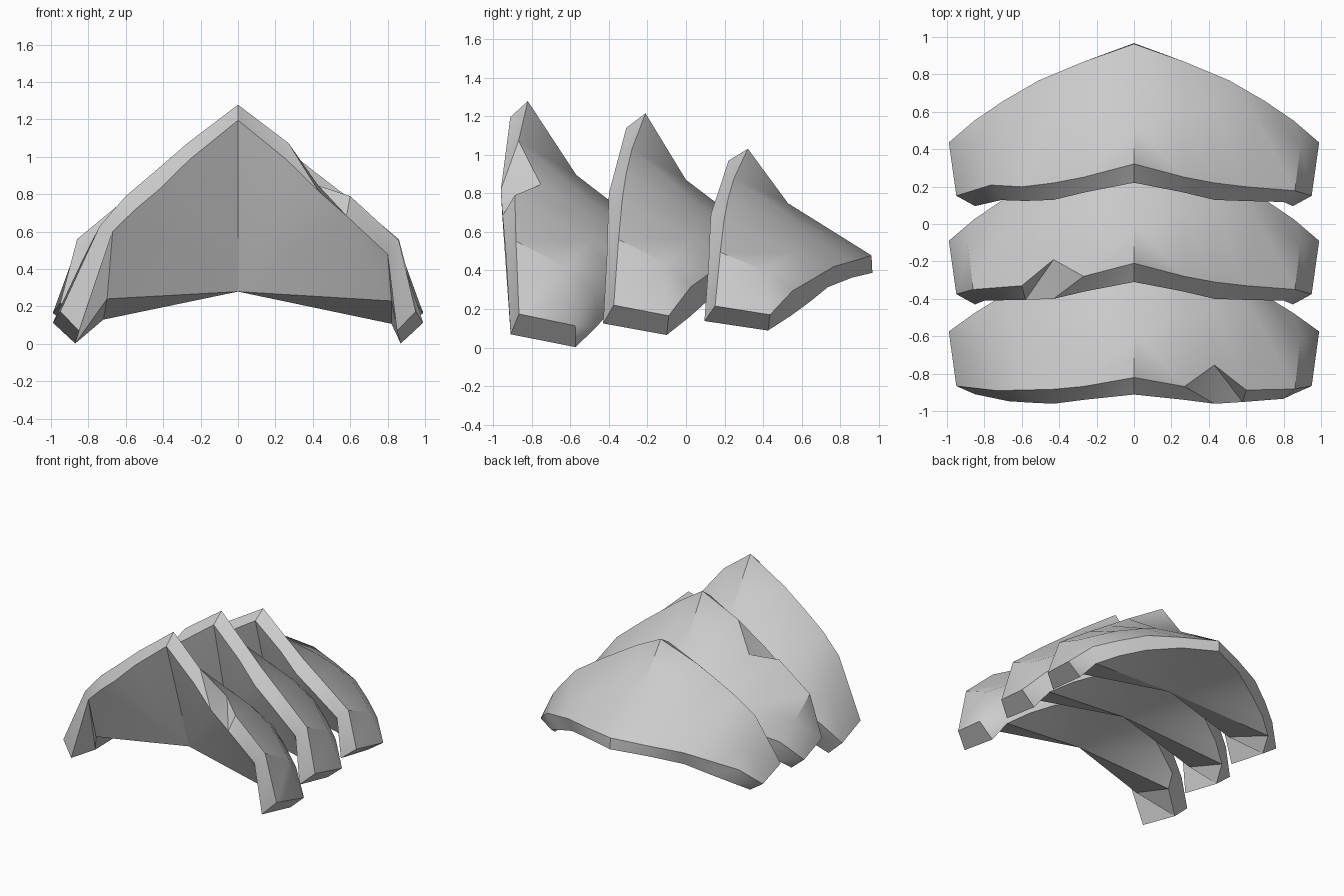
import bpy, bmesh, math

cube = bpy.data.objects.get("Cube")
if cube:
    bpy.data.objects.remove(cube)

steel = bpy.data.materials.new("plain_grey")
steel.use_nodes = True
GREY = (0.6, 0.6, 0.6, 1)
steel.diffuse_color = GREY
steel.node_tree.nodes["Principled BSDF"].inputs["Base Color"].default_value = GREY

# Half outlines of one plate, from the ridge out to the tip
OUTLINES = {
    "front_rim": [(0, -.31, 1.14), (.26, -.36, .95), (.43, -.40, .80),
                  (.58, -.405, .68), (.8, -.41, .495), (.85, -.43, .125)],
    "top_rim": [(0, -.21, 1.215), (.27, -.28, 1.03), (.43, -.31, .905),
                (.6, -.33, .775), (.86, -.35, .56), (.95, -.375, .22)],
    "kink": [(0, 0, .87), (.27, .06, .745), (.43, .09, .66),
             (.65, .04, .56), (.89, -.11, .44), (.99, -.09, .165)],
    "back_top": [(0, .435, .54), (.27, .34, .505), (.51, .24, .47),
                 (.7, .13, .39), (.855, .025, .315), (.99, -.09, .165)],
    "back_low": [(0, .44, .43), (.27, .335, .40), (.5, .21, .34),
                 (.68, .12, .25), (.82, .02, .16), (.87, -.1, .065)],
    "hollow": [(0, -.12, .315)] * 4 + [(.79, -.31, .27), (.87, -.1, .065)],
}
DENT = (.43, -.19, .825)

# Bent shoulders and dented rims that break the symmetry
FRONT_CHANGES = {
    (1, "top_rim", 2): DENT,
    (1, "hollow", 4): (.82, -.31, .27),
    (-1, "front_rim", 3): (.55, -.405, .71),
    (-1, "front_rim", 4): (.67, -.41, .605),
    (-1, "top_rim", 4): (.74, -.35, .63),
    (-1, "kink", 4): (.83, -.1, .47),
    (-1, "back_low", 4): (.72, .02, .18),
    (-1, "hollow", 4): (.70, -.31, .28),
}
MIDDLE_CHANGES = {(-1, "top_rim", 2): DENT}
BACK_CHANGES = {
    (-1, "front_rim", 4): (.71, -.40, .58),
    (-1, "top_rim", 4): (.765, -.32, .655),
    (-1, "kink", 4): (.845, -.1, .46),
    (-1, "hollow", 4): (.72, -.31, .28),
}


def plate(name, shift, lean, z_scale, z_shift, changes):
    bm = bmesh.new()
    for side in (1, -1):
        grid = []
        for key, outline in OUTLINES.items():
            points = [changes.get((side, key, i), p) for i, p in enumerate(outline)]
            grid.append([bm.verts.new((side * x, y + shift + lean * z,
                                       z * z_scale + z_shift)) for x, y, z in points])
        # Skin around the section, left open along the ridge
        for r, row in enumerate(grid):
            nxt = grid[(r + 1) % len(grid)]
            for i in range(len(row) - 1):
                bm.faces.new((row[i], row[i + 1], nxt[i]))
                bm.faces.new((row[i + 1], nxt[i + 1], nxt[i]))
        # End face of the leg
        bm.faces.new([grid[r][-1] for r in (0, 1, 2, 4)])
    bmesh.ops.remove_doubles(bm, verts=bm.verts, dist=0.0005)
    bmesh.ops.dissolve_degenerate(bm, edges=bm.edges, dist=0.0005)
    bmesh.ops.recalc_face_normals(bm, faces=bm.faces)
    mesh = bpy.data.meshes.new(name)
    bm.to_mesh(mesh)
    bm.free()
    mesh.materials.append(steel)
    obj = bpy.data.objects.new(name, mesh)
    bpy.context.collection.objects.link(obj)
    bpy.ops.object.select_all(action='DESELECT')
    obj.select_set(True)
    bpy.context.view_layer.objects.active = obj
    bpy.ops.object.shade_smooth_by_angle(angle=math.radians(35))


# Three overlapping plates, lower towards the back
plate("front_plate", -.465, -.12, 1.11, -.07, FRONT_CHANGES)
plate("middle_plate", 0, 0, 1, 0, MIDDLE_CHANGES)
plate("back_plate", .525, .005, .82, .035, BACK_CHANGES)
